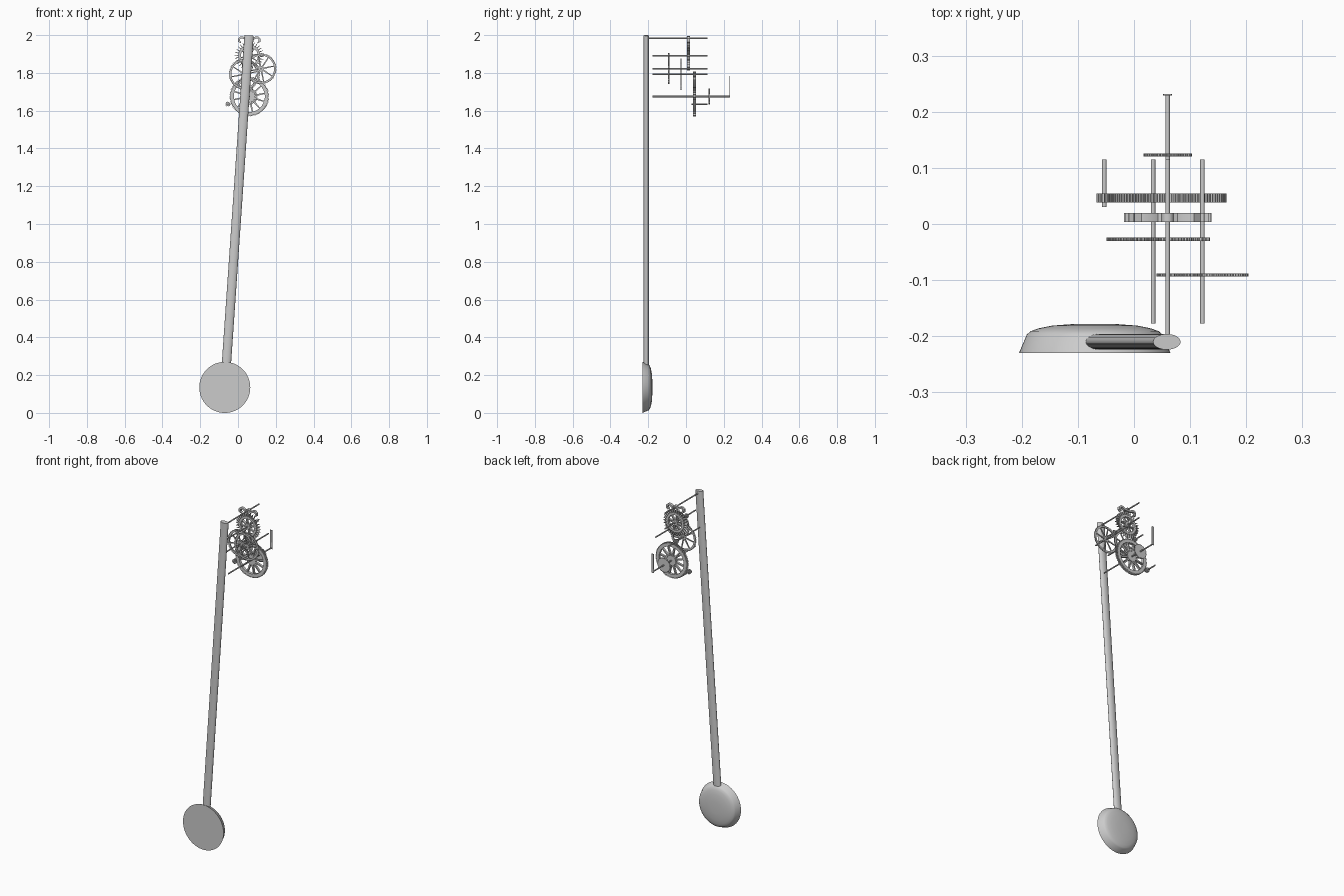
import bpy, bmesh, math
from mathutils import Vector
from math import sin, cos, pi, tau

if "Cube" in bpy.data.objects:
    bpy.data.objects.remove(bpy.data.objects["Cube"])


def finish(name, bm, angle=30):
    bmesh.ops.recalc_face_normals(bm, faces=bm.faces)
    me = bpy.data.meshes.new(name)
    bm.to_mesh(me)
    bm.free()
    ob = bpy.data.objects.new(name, me)
    bpy.context.collection.objects.link(ob)
    bpy.ops.object.select_all(action='DESELECT')
    ob.select_set(True)
    bpy.context.view_layer.objects.active = ob
    bpy.ops.object.shade_smooth_by_angle(angle=math.radians(angle))
    return ob


def prism(bm, outline, y0, y1, hole=None):
    """Extrude an (x, z) outline along y, optionally with a matching hole loop."""
    n = len(outline)
    loops = [[bm.verts.new((x, y, z)) for x, z in o]
             for o in ([outline, hole] if hole else [outline]) for y in (y0, y1)]
    for k in range(0, len(loops), 2):
        a, b = loops[k], loops[k + 1]
        for i in range(n):
            j = (i + 1) % n
            bm.faces.new((a[i], a[j], b[j], b[i]))
    if hole:
        for s in (0, 1):
            a, b = loops[s], loops[s + 2]
            for i in range(n):
                j = (i + 1) % n
                bm.faces.new((a[i], a[j], b[j], b[i]))
    else:
        bm.faces.new(loops[0])
        bm.faces.new(loops[1])


def circle(cx, cz, r, n=24):
    return [(cx + r * cos(tau * i / n), cz + r * sin(tau * i / n)) for i in range(n)]


def tooth_loop(cx, cz, r, depth, teeth, shape):
    """shape = list of (fraction of pitch, fraction of depth)."""
    pts = []
    for i in range(teeth):
        for f, d in shape:
            a = tau * (i + f) / teeth
            rr = r - depth * (1 - d)
            pts.append((cx + rr * cos(a), cz + rr * sin(a), a))
    return [(p[0], p[1]) for p in pts], [p[2] for p in pts]


COG = [(0, 0), (0.35, 0), (0.5, 1), (0.85, 1)]
SPIKE = [(0, 0), (0.5, 0), (0.72, 1), (0.8, 1)]


def wheel(name, c, y, t, r, teeth, depth, inner, spokes, hub, shape=COG, sw=0.004):
    cx, cz = c
    bm = bmesh.new()
    outer, ang = tooth_loop(cx, cz, r, depth, teeth, shape)
    hole = [(cx + inner * cos(a), cz + inner * sin(a)) for a in ang] if inner else None
    prism(bm, outer, y - t / 2, y + t / 2, hole)
    if inner:
        prism(bm, circle(cx, cz, hub), y - t / 2, y + t / 2)
    # tapered spokes
    for i in range(spokes):
        a = tau * i / spokes + 0.2
        d, s = Vector((cos(a), sin(a))), Vector((-sin(a), cos(a)))
        o = Vector(c)
        quad = [o + d * hub * 0.9 - s * sw, o + d * (inner + 0.003) - s * sw * 0.6,
                o + d * (inner + 0.003) + s * sw * 0.6, o + d * hub * 0.9 + s * sw]
        prism(bm, [tuple(p) for p in quad], y - t * 0.4, y + t * 0.4)
    finish(name, bm)


def arbor(name, c, y0, y1, r=0.004):
    bm = bmesh.new()
    prism(bm, circle(c[0], c[1], r, 16), y0, y1)
    finish(name, bm)


ANCHOR, ESCAPE = (0.06, 1.983), (0.06, 1.89)
THIRD, SECOND, GREAT = (0.122, 1.822), (0.034, 1.793), (0.06, 1.675)
WINDER = (-0.053, 1.635)

# Arbors
for name, c, y0, y1 in (("anchor_arbor", ANCHOR, -0.2, 0.115), ("escape_arbor", ESCAPE, -0.177, 0.115),
                        ("third_arbor", THIRD, -0.177, 0.115), ("second_arbor", SECOND, -0.177, 0.115),
                        ("great_arbor", GREAT, -0.177, 0.232), ("winder_arbor", WINDER, 0.03, 0.115)):
    arbor(name, c, y0, y1)

# Gear train
wheel("great_wheel", GREAT, 0.046, 0.016, 0.105, 96, 0.005, 0.082, 12, 0.03, sw=0.005)
wheel("second_wheel", SECOND, -0.027, 0.006, 0.083, 80, 0.004, 0.069, 8, 0.014)
wheel("third_wheel", THIRD, -0.091, 0.006, 0.082, 80, 0.004, 0.069, 8, 0.014)
wheel("escape_wheel", ESCAPE, 0.012, 0.016, 0.078, 30, 0.02, 0.045, 8, 0.016, SPIKE)
wheel("dial_wheel", GREAT, 0.123, 0.006, 0.043, 48, 0.003, 0, 0, 0)

# Pinions
for name, c, y, t in (("second_pinion", SECOND, 0.046, 0.016), ("third_pinion", THIRD, -0.027, 0.006),
                      ("escape_pinion", ESCAPE, -0.091, 0.006), ("winder_pinion", WINDER, 0.046, 0.016)):
    wheel(name, c, y, t, 0.0135, 10, 0.004, 0, 0, 0)

# Anchor: hub with two curled pallet arms
bm = bmesh.new()
prism(bm, circle(*ANCHOR, 0.011), 0.004, 0.02)
path = [(0, 0), (0.018, -0.005), (0.033, 0.004), (0.045, 0.005), (0.054, -0.003), (0.054, -0.016), (0.044, -0.024)]
for side in (1, -1):
    left, right = [], []
    for i, p in enumerate(path):
        d = (Vector(path[min(i + 1, 6)]) - Vector(path[max(i - 1, 0)])).normalized()
        nrm = Vector((-d.y, d.x)) * (0.0055 if i < 6 else 0.003)
        for lst, q in ((left, Vector(p) + nrm), (right, Vector(p) - nrm)):
            lst.append((ANCHOR[0] + side * q.x, ANCHOR[1] + q.y))
    prism(bm, left + right[::-1], 0.004, 0.02)
finish("anchor", bm)

# Minute hand
bm = bmesh.new()
x, z = GREAT
prism(bm, [(x - 0.008, z - 0.006), (x + 0.008, z - 0.006), (x + 0.007, z + 0.108), (x - 0.007, z + 0.108)],
      0.229, 0.232)
finish("hand", bm)

# Pendulum rod: flattened oval bar along the tilted axis
top, bob = Vector((0.0585, -0.21, 1.998)), Vector((-0.07, -0.21, 0.135))
axis = (top - bob).normalized()
side = Vector((axis.z, 0, -axis.x))
bottom = bob + axis * 0.12
bm = bmesh.new()
rings = [[bm.verts.new(p + side * 0.0245 * cos(tau * i / 32) + Vector((0, 0.014 * sin(tau * i / 32), 0)))
          for i in range(32)] for p in (bottom, top)]
for i in range(32):
    j = (i + 1) % 32
    bm.faces.new((rings[0][i], rings[0][j], rings[1][j], rings[1][i]))
for ring in rings:
    bm.faces.new(ring)
finish("pendulum_rod", bm)

# Pendulum bob: flat front, domed back
bm = bmesh.new()
profile = [(0.135, -0.23), (0.121, -0.197), (0.114, -0.191), (0.1, -0.186), (0.075, -0.181), (0.034, -0.178)]
rings = [[bm.verts.new((bob.x + r * cos(tau * i / 64), y, bob.z + r * sin(tau * i / 64))) for i in range(64)]
         for r, y in profile]
for a, b in zip(rings, rings[1:]):
    for i in range(64):
        j = (i + 1) % 64
        bm.faces.new((a[i], a[j], b[j], b[i]))
bm.faces.new(rings[0])
bm.faces.new(rings[-1])
finish("pendulum_bob", bm, 40)
